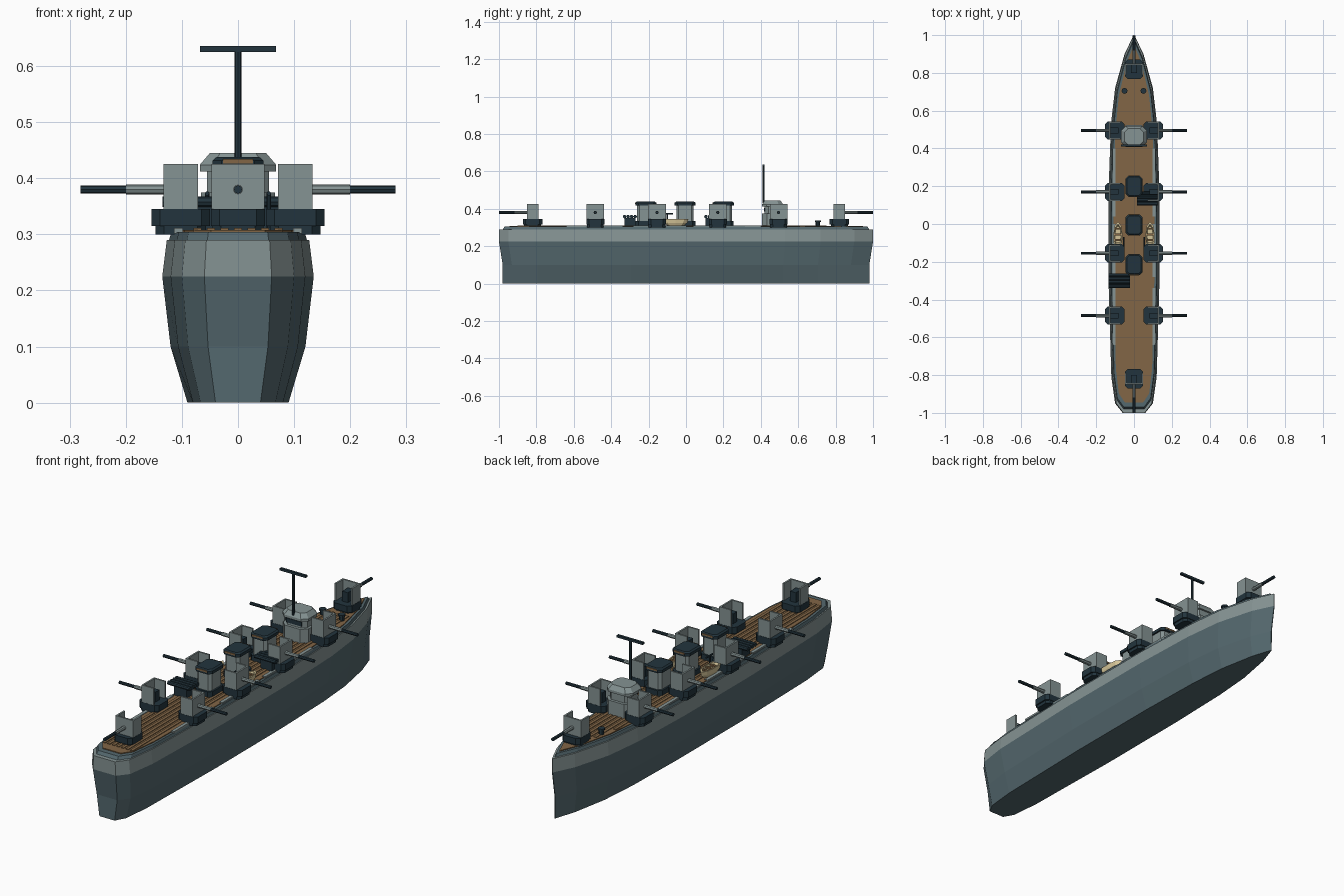
import bpy, bmesh, math
from mathutils import Matrix, Vector

cube = bpy.data.objects.get("Cube")
if cube:
    bpy.data.objects.remove(cube)


def material(name, rgb):
    lin = [(c / 255 / 12.92 if c < 11 else ((c / 255 + 0.055) / 1.055) ** 2.4) for c in rgb] + [1]
    m = bpy.data.materials.new(name)
    m.use_nodes = True
    m.diffuse_color = lin
    m.node_tree.nodes["Principled BSDF"].inputs["Base Color"].default_value = lin
    return m


GREY = material("light grey paint", (133, 147, 147))
SLATE = material("slate grey paint", (84, 104, 110))
NAVY = material("dark navy steel", (34, 52, 61))
WOOD = material("deck wood", (130, 102, 70))
CREAM = material("cream boat", (212, 196, 152))


def finish(name, bm, mats, place=Matrix()):
    bmesh.ops.recalc_face_normals(bm, faces=bm.faces)
    mesh = bpy.data.meshes.new(name)
    bm.to_mesh(mesh)
    bm.free()
    for m in mats:
        mesh.materials.append(m)
    ob = bpy.data.objects.new(name, mesh)
    ob.matrix_world = place
    bpy.context.collection.objects.link(ob)
    return ob


def loft(name, rings, mats, band_mats=None, place=Matrix()):
    """Skin closed rings of points and cap both ends."""
    bm = bmesh.new()
    loops = [[bm.verts.new(p) for p in ring] for ring in rings]
    n = len(loops[0])
    for k in range(len(loops) - 1):
        for i in range(n):
            j = (i + 1) % n
            f = bm.faces.new((loops[k][i], loops[k][j], loops[k + 1][j], loops[k + 1][i]))
            f.material_index = band_mats[k] if band_mats else 0
    bm.faces.new(loops[0])
    top = bm.faces.new(loops[-1])
    top.material_index = band_mats[-1] if band_mats else 0
    return finish(name, bm, mats, place)


def box(name, x, y, z, mat, place=Matrix()):
    """Box from (min, max) ranges."""
    ring = lambda h: [(x[0], y[0], h), (x[1], y[0], h), (x[1], y[1], h), (x[0], y[1], h)]
    return loft(name, [ring(z[0]), ring(z[1])], [mat], place=place)


def chamfered(hx, hy, c, z, cx=0, cy=0):
    """Rectangle ring with cut corners."""
    pts = []
    for sx, sy, flip in ((1, 1, 0), (-1, 1, 1), (-1, -1, 0), (1, -1, 1)):
        pair = [(sx * hx, sy * (hy - c)), (sx * (hx - c), sy * hy)]
        pts += pair[::-1] if flip else pair
    return [(cx + a, cy + b, z) for a, b in pts]


def tube(name, a, b, r, mat, place=Matrix(), sides=8):
    a, b = Vector(a), Vector(b)
    bm = bmesh.new()
    turn = (b - a).to_track_quat("Z", "Y").to_matrix().to_4x4()
    bmesh.ops.create_cone(bm, cap_ends=True, segments=sides, radius1=r, radius2=r,
                          depth=(b - a).length, matrix=Matrix.Translation((a + b) / 2) @ turn)
    return finish(name, bm, [mat], place)


# Hull: half outline, bow to stern, scaled at each level
OUTLINE = [(0.002, 1), (0.05, 0.9), (0.1, 0.72), (0.122, 0.53), (0.134, 0.2),
           (0.135, -0.3), (0.12, -0.81), (0.1, -0.95), (0.06, -1)]


def outline(sx, sy, z):
    half = [(x * sx, y * sy, z) for x, y in OUTLINE]
    return half + [(-x, y, h) for x, y, h in reversed(half)]


loft("hull", [outline(0.667, 0.98, 0), outline(0.89, 0.98, 0.1), outline(1, 1, 0.225),
              outline(0.94, 1, 0.29)], [SLATE, GREY], [0, 0, 1, 1])
loft("deck_rim", [outline(0.91, 0.98, 0.29), outline(0.88, 0.97, 0.304)], [SLATE])
loft("wood_deck", [outline(0.8, 0.945, 0.3), outline(0.8, 0.945, 0.308)], [WOOD])


# Raised deck planks, clipped to the outline
def deck_end(x, points):
    for (x0, y0), (x1, y1) in zip(points, points[1:]):
        if x0 <= x <= x1:
            return y0 + (y1 - y0) * (x - x0) / (x1 - x0)
    return 0


for i in range(-3, 4):
    x = i * 0.024
    reach = (abs(x) + 0.012) / 0.8
    bow = min(deck_end(reach, OUTLINE[:6]) * 0.94, 0.75)
    box("deck_plank", (x - 0.007, x + 0.007), (-0.9, bow), (0.307, 0.311), WOOD)

# Side walkways
for s in (-1, 1):
    for y0, y1 in ((-0.64, -0.34), (-0.28, 0.0), (0.04, 0.4)):
        box("side_walkway", sorted((s * 0.098, s * 0.114)), (y0, y1), (0.302, 0.311), GREY)


# Gun mounts: modelled facing +x, then turned into place
def gun(name, x, y, angle):
    place = Matrix.Translation((x, y, 0)) @ Matrix.Rotation(math.radians(angle), 4, "Z")
    loft(name + "_base", [chamfered(0.045, 0.045, 0.015, 0.3), chamfered(0.045, 0.045, 0.015, 0.315),
                          chamfered(0.052, 0.048, 0.015, 0.315), chamfered(0.052, 0.048, 0.015, 0.345)],
         [NAVY], place=place)
    box(name + "_breech", (-0.02, 0.025), (-0.015, 0.015), (0.345, 0.392), NAVY, place)
    box(name + "_shield_front", (0.023, 0.031), (-0.047, 0.047), (0.342, 0.425), GREY, place)
    for s in (-1, 1):
        box(name + "_shield_side", (-0.031, 0.023), sorted((s * 0.039, s * 0.047)), (0.342, 0.425), GREY, place)
    tube(name + "_barrel_sleeve", (0.02, 0, 0.38), (0.098, 0, 0.38), 0.009, GREY, place)
    tube(name + "_barrel", (0.098, 0, 0.38), (0.179, 0, 0.38), 0.0075, NAVY, place)


gun("bow_gun", 0, 0.82, 90)
gun("stern_gun", 0, -0.82, -90)
for y in (0.495, 0.17, -0.155, -0.485):
    gun("left_gun", 0.102, y, 0)
    gun("right_gun", -0.102, y, 180)

# Funnels
for y in (0.2, -0.005, -0.215):
    loft("funnel_base", [chamfered(0.045, 0.055, 0.015, 0.305, 0, y),
                         chamfered(0.045, 0.055, 0.015, 0.335, 0, y)], [NAVY])
    loft("funnel_body", [chamfered(0.037, 0.046, 0.012, 0.335, 0, y),
                         chamfered(0.037, 0.046, 0.012, 0.42, 0, y)], [GREY])
    loft("funnel_cap", [chamfered(0.045, 0.056, 0.016, 0.418, 0, y),
                        chamfered(0.045, 0.056, 0.016, 0.432, 0, y),
                        chamfered(0.038, 0.048, 0.013, 0.438, 0, y)], [NAVY])
    for s in (-1, 1):
        ends = sorted((y + s * 0.05, y + s * 0.057))
        box("funnel_cap_band", (-0.027, 0.027), ends, (0.426, 0.434), WOOD)

# Bridge
loft("bridge_lower", [chamfered(0.066, 0.058, 0.025, 0.305, 0, 0.465),
                      chamfered(0.066, 0.058, 0.025, 0.375, 0, 0.465)], [GREY])
loft("bridge_upper", [chamfered(0.055, 0.045, 0.02, 0.375, 0, 0.465),
                      chamfered(0.055, 0.045, 0.02, 0.415, 0, 0.465)], [GREY])
loft("bridge_roof", [chamfered(0.068, 0.056, 0.024, 0.412, 0, 0.463),
                     chamfered(0.068, 0.056, 0.024, 0.424, 0, 0.463),
                     chamfered(0.05, 0.042, 0.018, 0.445, 0, 0.463)], [GREY])
box("bridge_rear_window", (-0.04, 0.04), (0.417, 0.422), (0.385, 0.405), NAVY)

# Mast
tube("mast", (0, 0.415, 0.43), (0, 0.415, 0.63), 0.006, NAVY)
box("mast_crossbar", (-0.068, 0.068), (0.409, 0.421), (0.625, 0.636), NAVY)

# Torpedo tube banks
for x0, x1, y in ((-0.135, -0.02, -0.3), (0.015, 0.125, 0.135)):
    z = 0.358
    box("torpedo_mount", (x0 + 0.03, x1 - 0.02), (y - 0.03, y + 0.03), (0.305, z - 0.008), NAVY)
    for i in range(4):
        ty = y + (i - 1.5) * 0.019
        tube("torpedo_tube", (x0, ty, z), (x1, ty, z), 0.0095, NAVY)

# Lifeboats with seats and davits
for s in (-1, 1):
    x, y = s * 0.085, -0.055
    plan = [(0, 0.068), (0.018, 0.045), (0.024, 0), (0.022, -0.05), (0.014, -0.066)]
    plan += [(-a, b) for a, b in reversed(plan[1:])]
    loft("lifeboat", [[(x + a * k, y + b * k, z) for a, b in plan] for k, z in
                      ((0.6, 0.308), (0.92, 0.325), (1, 0.345), (0.8, 0.345), (0.65, 0.33))], [CREAM])
    for dy in (-0.03, 0, 0.03):
        box("lifeboat_seat", (x - 0.018, x + 0.018), (y + dy - 0.005, y + dy + 0.005), (0.334, 0.342), WOOD)
    tube("davit_post", (s * 0.055, -0.1, 0.305), (s * 0.055, -0.1, 0.375), 0.004, NAVY)
    tube("davit_arm", (s * 0.055, -0.12, 0.373), (s * 0.055, -0.07, 0.373), 0.004, NAVY)

    # Bollards on the foredeck
    tube("bollard", (s * 0.05, 0.705, 0.3), (s * 0.05, 0.705, 0.328), 0.012, NAVY)
    tube("bollard_cap", (s * 0.05, 0.705, 0.328), (s * 0.05, 0.705, 0.337), 0.016, NAVY)
